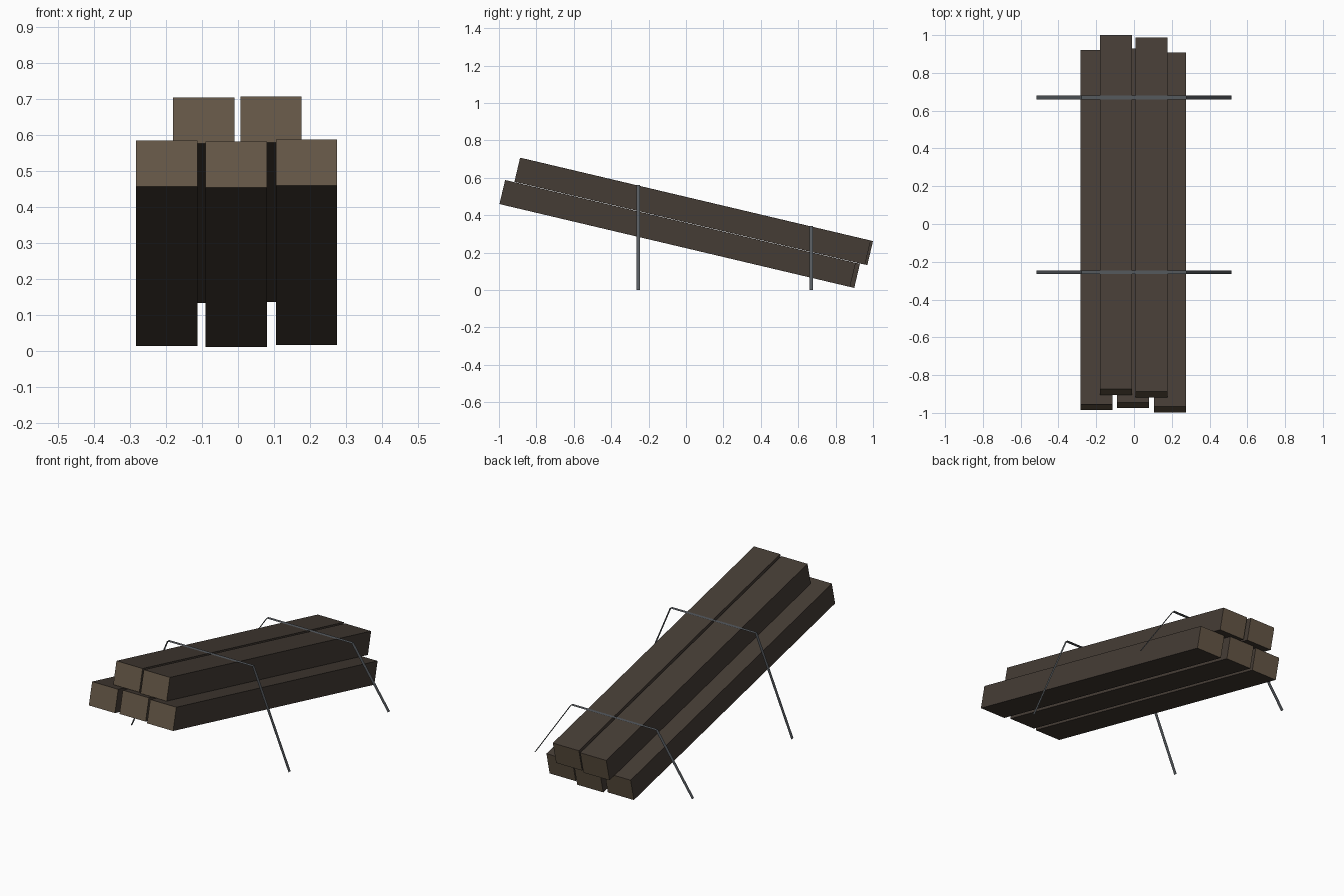
import bpy, bmesh
from math import radians
from mathutils import Matrix

if "Cube" in bpy.data.objects:
    bpy.data.objects.remove(bpy.data.objects["Cube"])

TILT = radians(-13.3)
WIDTH, LENGTH, THICK = 0.17, 1.926, 0.132


def material(name, rgb):
    m = bpy.data.materials.new(name)
    m.diffuse_color = (*rgb, 1)
    m.use_nodes = True
    m.node_tree.nodes["Principled BSDF"].inputs["Base Color"].default_value = m.diffuse_color
    return m


bark = material("dark_wood", (0.06, 0.046, 0.036))
cut = material("cut_wood", (0.13, 0.095, 0.062))
steel = material("steel", (0.09, 0.1, 0.11))


def add_object(name, bm, mats):
    mesh = bpy.data.meshes.new(name)
    bm.to_mesh(mesh)
    bm.free()
    for m in mats:
        mesh.materials.append(m)
    ob = bpy.data.objects.new(name, mesh)
    bpy.context.collection.objects.link(ob)
    return ob


def beam(name, x, y, z):
    bm = bmesh.new()
    bmesh.ops.create_cube(bm, size=1, matrix=Matrix.Diagonal((WIDTH, LENGTH, THICK, 1)))
    bm.normal_update()
    for f in bm.faces:  # lighter sawn ends
        f.material_index = int(abs(f.normal.y) > 0.5)
    ob = add_object(name, bm, (bark, cut))
    ob.location = (x, y, z)
    ob.rotation_euler.x = TILT


def strap(name, y, height):
    # flat band: foot, shoulder, shoulder, foot
    profile = [(-0.515, 0), (-0.278, height), (0.278, height), (0.515, 0)]
    bm = bmesh.new()
    rows = [[bm.verts.new((x, y + s, z)) for s in (-0.01, 0.01)] for x, z in profile]
    for a, b in zip(rows, rows[1:]):
        bm.faces.new((a[0], b[0], b[1], a[1]))
    add_object(name, bm, (steel,))


# Lower row of three beams
beam("lower_beam_left", -0.198, -0.0325, 0.2995)
beam("lower_beam_middle", -0.005, -0.0225, 0.297)
beam("lower_beam_right", 0.19, -0.045, 0.3025)

# Upper row of two beams
beam("upper_beam_left", -0.095, 0.0475, 0.419)
beam("upper_beam_right", 0.092, 0.035, 0.4215)

# Straps over the stack
strap("front_strap", -0.255, 0.561)
strap("rear_strap", 0.67, 0.343)
